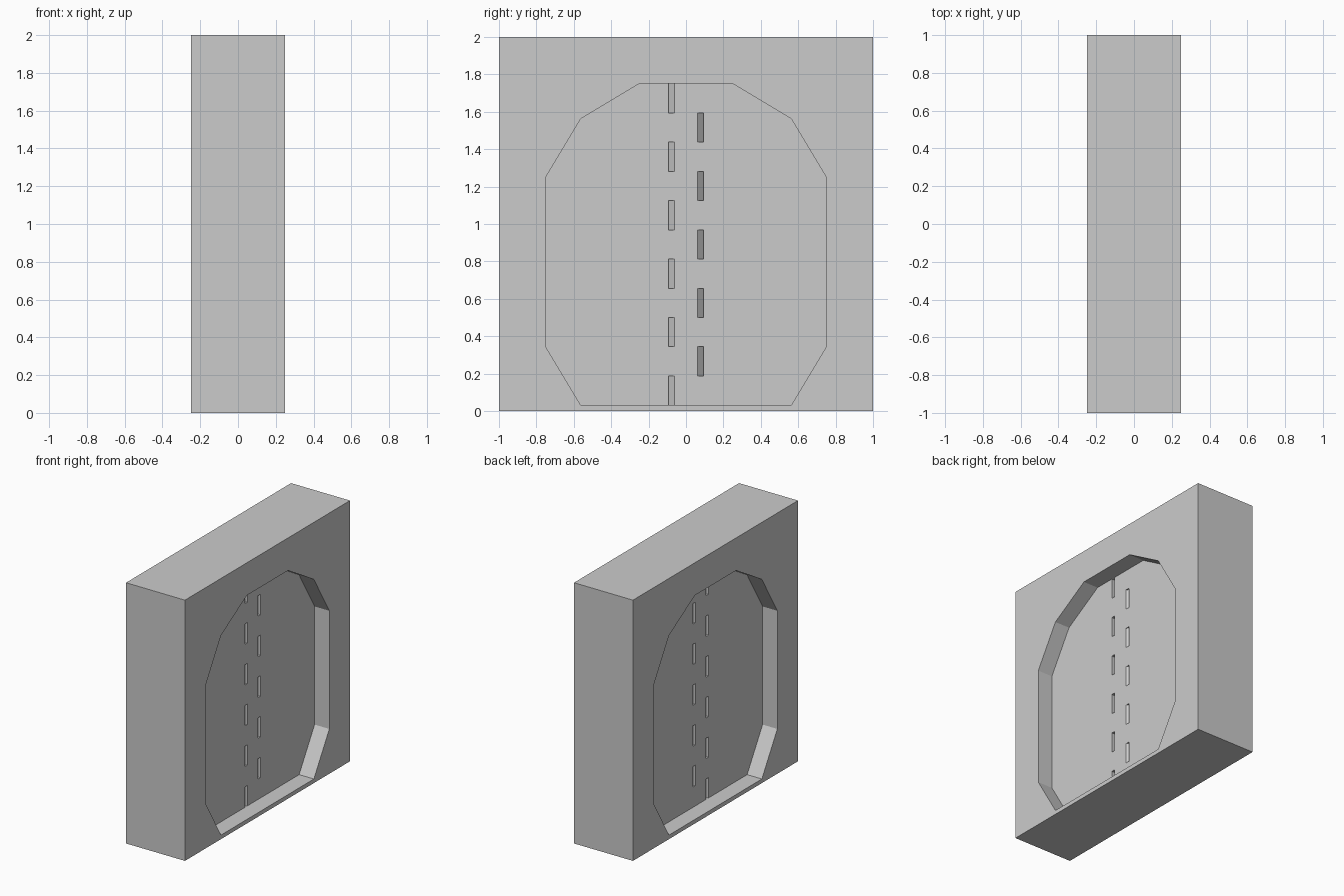
import bpy, bmesh

if "Cube" in bpy.data.objects:
    bpy.data.objects.remove(bpy.data.objects["Cube"])

U = 1 / 32            # design module
HALF_T = 0.25         # half thickness of the frame block
DOOR_T = 0.125        # half thickness of the sunken door


def add_prism(bm, points, direction):
    """Add a closed prism: a polygon swept along a direction."""
    face = bm.faces.new([bm.verts.new(p) for p in points])
    res = bmesh.ops.extrude_face_region(bm, geom=[face], use_keep_orig=True)
    verts = [g for g in res["geom"] if isinstance(g, bmesh.types.BMVert)]
    bmesh.ops.translate(bm, verts=verts, vec=direction)


def make_object(name, bm):
    bmesh.ops.recalc_face_normals(bm, faces=bm.faces[:])
    mesh = bpy.data.meshes.new(name)
    bm.to_mesh(mesh)
    bm.free()
    obj = bpy.data.objects.new(name, mesh)
    bpy.context.collection.objects.link(obj)
    return obj


def cut(target, cutter):
    mod = target.modifiers.new("cut", "BOOLEAN")
    mod.operation, mod.solver, mod.object = "DIFFERENCE", "EXACT", cutter
    bpy.context.view_layer.objects.active = target
    bpy.ops.object.modifier_apply(modifier=mod.name)
    bpy.data.objects.remove(cutter)


# Doorway outline (y, z), right half mirrored to the left
half = [(18 * U, U), (24 * U, 11 * U), (24 * U, 40 * U), (18 * U, 50 * U), (8 * U, 56 * U)]
outline = half + [(-y, z) for y, z in reversed(half)]


def doorway(name, half_depth):
    bm = bmesh.new()
    add_prism(bm, [(-half_depth, y, z) for y, z in outline], (2 * half_depth, 0, 0))
    return make_object(name, bm)


# Frame block with the doorway cut through it
bm = bmesh.new()
add_prism(bm, [(-HALF_T, -1, 0), (HALF_T, -1, 0), (HALF_T, 1, 0), (-HALF_T, 1, 0)], (0, 0, 2))
frame = make_object("door_frame", bm)
cut(frame, doorway("frame_cutter", HALF_T + 0.1))

# Sunken door panel filling the doorway
door = doorway("door_panel", DOOR_T)

# Staggered wedge notches marking the interlocking seam, on both faces
bm = bmesh.new()
COUNT, STEP = 11, 5 * U
for i in range(COUNT):
    side = -1 if i % 2 == 0 else 1
    z0 = U + i * STEP - (0.1 if i == 0 else 0)
    z1 = U + (i + 1) * STEP + (0.1 if i == COUNT - 1 else 0)
    for sx in (-1, 1):
        tri = [(sx * (DOOR_T + U), side * U, z0),
               (sx * (DOOR_T - U), side * 3 * U, z0),
               (sx * (DOOR_T + U), side * 3 * U, z0)]
        add_prism(bm, tri, (0, 0, z1 - z0))
cut(door, make_object("notch_cutter", bm))
